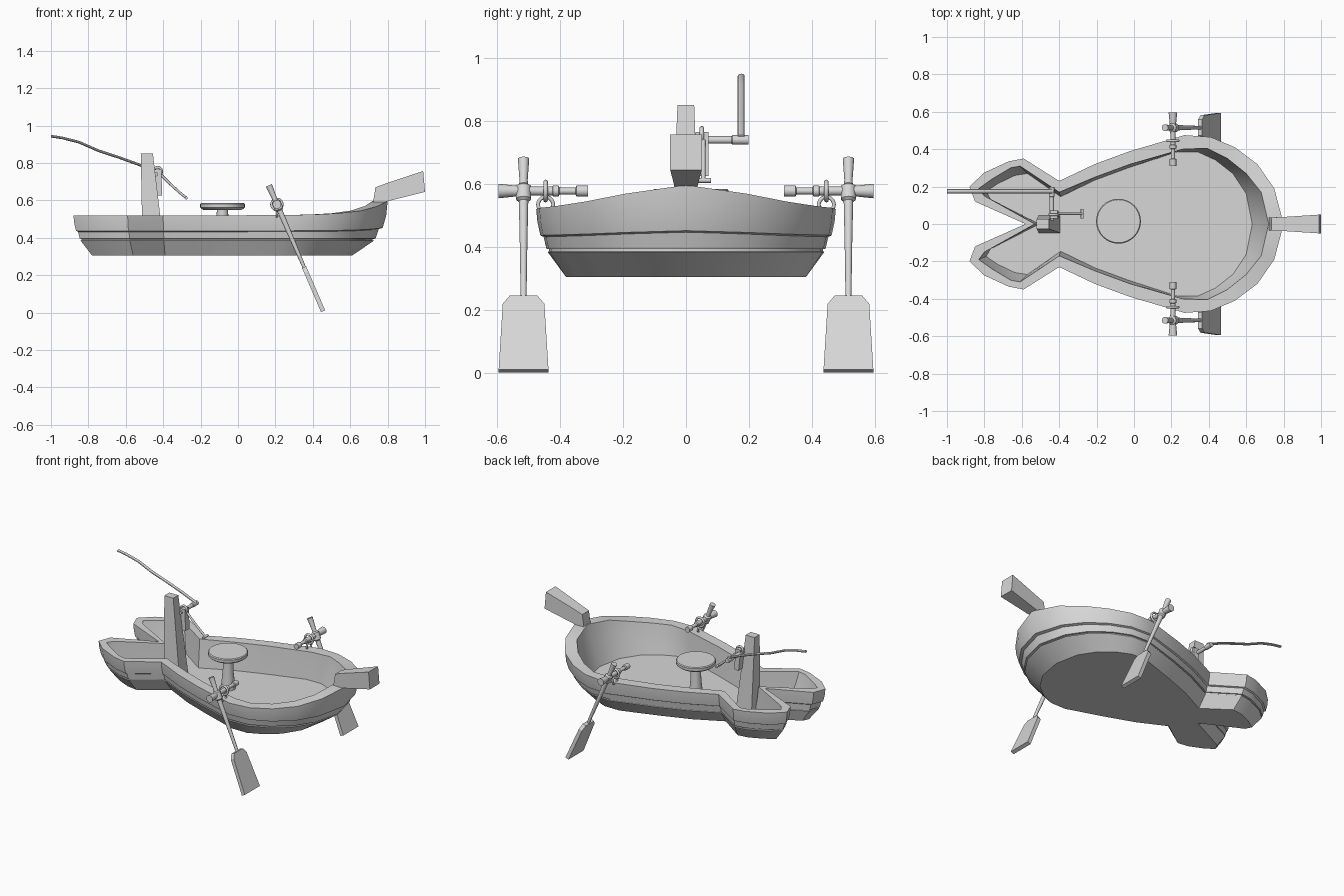
import bpy, bmesh, math
from mathutils import Vector

cube = bpy.data.objects.get("Cube")
if cube:
    bpy.data.objects.remove(cube, do_unlink=True)

grey = bpy.data.materials.new("plain grey")
grey.use_nodes = True
colour = (0.68, 0.68, 0.68, 1)
grey.diffuse_color = colour
grey.node_tree.nodes["Principled BSDF"].inputs["Base Color"].default_value = colour


def finish(obj, name):
    """Name, colour and shade one part."""
    obj.name = obj.data.name = name
    obj.data.materials.clear()
    obj.data.materials.append(grey)
    bpy.ops.object.select_all(action='DESELECT')
    obj.select_set(True)
    bpy.context.view_layer.objects.active = obj
    bpy.ops.object.shade_smooth_by_angle(angle=math.radians(31))
    return obj


def loft(name, rings):
    """Skin a list of equal point rings and cap both ends."""
    bm = bmesh.new()
    loops = [[bm.verts.new(p) for p in ring] for ring in rings]
    count = len(loops[0])
    for a, b in zip(loops, loops[1:]):
        for i in range(count):
            j = (i + 1) % count
            bm.faces.new((a[i], a[j], b[j], b[i]))
    bm.faces.new(loops[0][::-1])
    bm.faces.new(loops[-1])
    bmesh.ops.recalc_face_normals(bm, faces=bm.faces)
    mesh = bpy.data.meshes.new(name)
    bm.to_mesh(mesh)
    bm.free()
    obj = bpy.data.objects.new(name, mesh)
    bpy.context.collection.objects.link(obj)
    return finish(obj, name)


def tube(name, start, end, profile, sides=16):
    """Turned rod: profile holds (fraction along, radius)."""
    start, end = Vector(start), Vector(end)
    turn = (end - start).to_track_quat('Z', 'Y')
    rings = []
    for t, r in profile:
        centre = start.lerp(end, t)
        angles = [math.tau * i / sides for i in range(sides)]
        rings.append([centre + turn @ Vector((r * math.cos(a), r * math.sin(a), 0)) for a in angles])
    return loft(name, rings)


def bent_tube(name, points, wide, tall, sides=12):
    """Oval rod that follows a path in the x-z plane."""
    points = [Vector(p) for p in points]
    rings = []
    for i, p in enumerate(points):
        along = (points[min(i + 1, len(points) - 1)] - points[max(i - 1, 0)]).normalized()
        across = Vector((0, 1, 0))
        up = along.cross(across)
        rings.append([p + across * wide * math.cos(a) + up * tall * math.sin(a)
                      for a in (math.tau * k / sides for k in range(sides))])
    return loft(name, rings)


def ring(name, centre, major, minor, rotation):
    bpy.ops.mesh.primitive_torus_add(location=centre, rotation=rotation, major_radius=major,
                                     minor_radius=minor, major_segments=20, minor_segments=12)
    return finish(bpy.context.object, name)


def rect(x0, x1, y0, y1, z):
    return [(x0, y0, z), (x1, y0, z), (x1, y1, z), (x0, y1, z)]


# Hull outlines, bow to stern notch, one half each
rim_half = [(.8, 0), (.75, .19), (.66, .32), (.54, .41), (.41, .465), (.27, .475), (-.02, .39),
            (-.21, .32), (-.4, .23), (-.59, .35), (-.67, .335), (-.8, .275), (-.88, .2),
            (-.85, .12), (-.58, 0)]
inner_half = [(.72, 0), (.68, .17), (.6, .27), (.5, .35), (.39, .405), (.26, .4), (-.02, .32),
              (-.21, .25), (-.4, .17), (-.61, .31), (-.66, .3), (-.76, .24), (-.83, .19),
              (-.8, .15), (-.53, 0)]
keel_half = [(.61, 0), (.58, .16), (.51, .27), (.42, .34), (.33, .38), (.22, .38), (-.02, .3),
             (-.21, .23), (-.39, .14), (-.56, .26), (-.63, .25), (-.72, .21), (-.78, .17),
             (-.76, .13), (-.5, 0)]


def whole(half):
    return half + [(x, -y) for x, y in half[-2:0:-1]]


rim, inner, keel = whole(rim_half), whole(inner_half), whole(keel_half)


def sheer(x):
    """Extra height of the rim toward the bow."""
    t = max(0, x / .8)
    return .045 * t ** 10 + .032 * t ** 3


def hull_ring(a, b, t, z, lift):
    return [(p[0] + (q[0] - p[0]) * t, p[1] + (q[1] - p[1]) * t, z + lift * sheer(r[0]))
            for p, q, r in zip(a, b, rim)]


# Hull: stepped planks outside, flat rim, sloping wall and floor inside
outside = [(1, .305, 0), (.38, .385, 0), (.43, .387, 0), (.43, .394, 0), (.34, .395, 0),
           (.25, .432, .2), (.14, .437, .2), (.04, .48, .5), (0, .52, 1)]
inside = [(0, .52, 1), (.25, .45, .6), (.8, .34, 0)]
loft("hull", [hull_ring(rim, keel, *s) for s in outside] +
     [hull_ring(inner, keel, *s) for s in inside])

# Bow horn
horn = [[(.72, .575), (.735, .67), .035], [(.8, .595), (.79, .69), .037], [(1, .645), (.99, .757), .05]]
loft("bow_horn", [[(lo[0], -w, lo[1]), (lo[0], w, lo[1]), (hi[0], w, hi[1]), (hi[0], -w, hi[1])]
                  for lo, hi, w in horn])

# Mast
loft("mast", [rect(-.51, -.395, -.048, .045, .34), rect(-.52, -.455, -.027, .026, .85)])

# Seat
seat = (-.083, .015)
tube("seat_post", (*seat, .34), (*seat, .56), [(0, .045), (.5, .033), (1, .03)])
tube("seat_top", (*seat, .548), (*seat, .585),
     [(0, .1), (.12, .108), (.35, .119), (.85, .12), (1, .115)], 32)

# Oars and their locks on both sides
for side, label in ((1, "left"), (-1, "right")):
    y = .515 * side
    top, low = Vector((.165, y, .68)), Vector((.455, y, .007))
    tube(label + "_oar_shaft", top, low,
         [(0, .018), (.1, .013), (.12, .014), (.13, .024), (.19, .024), (.2, .015), (.4, .012), (.68, .009)])
    along = (low - top).normalized()
    thick = along.cross(Vector((0, 1, 0))) * .012
    blade = []
    for t, half_width in ((.65, .043), (.69, .066), (1, .079)):
        c = top.lerp(low, t)
        w = Vector((0, half_width, 0))
        blade.append([c - w - thick, c + w - thick, c + w + thick, c - w + thick])
    loft(label + "_oar_blade", blade)
    tube(label + "_oarlock_axle", (.208, .595 * side, .578), (.208, .31 * side, .578),
         [(0, .023), (.2, .017), (.4, .014), (.6, .014), (.61, .018), (.67, .018),
          (.68, .011), (.86, .011), (.87, .018), (1, .018)])
    ring(label + "_oarlock_ring", (.208, .445 * side, .578), .029, .007, (math.pi / 2, 0, 0))
    ring(label + "_oarlock_arch", (.208, .445 * side, .535), .024, .006, (0, math.pi / 2, 0))

# Fishing rod on a crank beside the mast
bent_tube("fishing_rod", [(-1, .175, .943), (-.94, .175, .934), (-.85, .175, .911),
                          (-.745, .175, .865), (-.635, .175, .829), (-.53, .175, .791),
                          (-.43, .175, .75)], .011, .007)
tube("crank_axle", (-.44, .02, .74), (-.44, .198, .74),
     [(0, .012), (.7, .012), (.72, .015), (1, .015)])
loft("reel_bracket", [rect(-.435, -.405, .03, .072, .625), rect(-.45, -.41, .03, .072, .765)])
ring("reel_ring", (-.43, .05, .755), .022, .007, (math.pi / 2, 0, 0))
bent_tube("crank_handle", [(-.43, .055, .755), (-.365, .055, .69), (-.31, .055, .64),
                           (-.275, .055, .612)], .007, .007)
tube("crank_grip", (-.277, .03, .612), (-.277, .08, .612), [(0, .008), (1, .008)])
